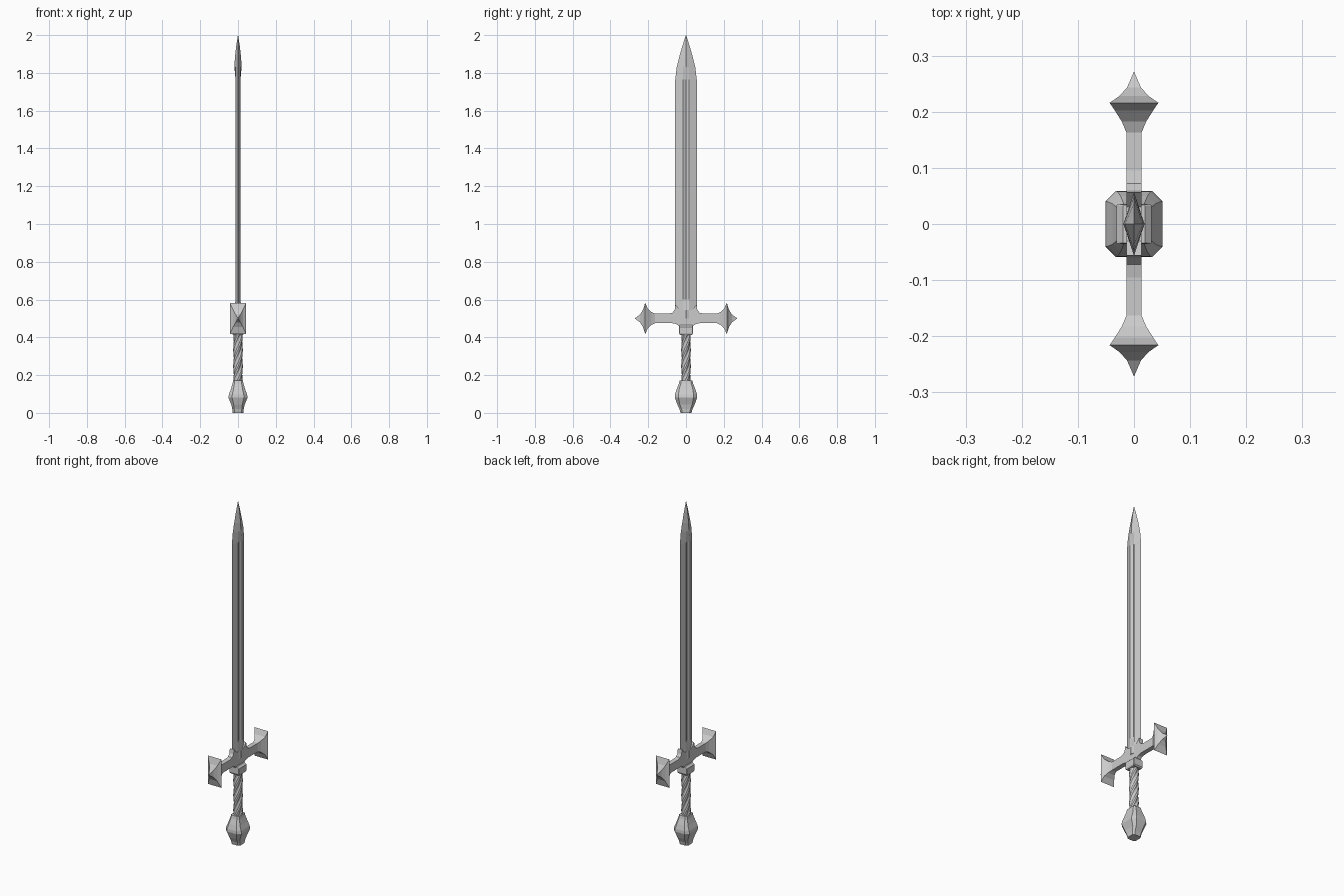
import bpy, bmesh, math

if "Cube" in bpy.data.objects:
    bpy.data.objects.remove(bpy.data.objects["Cube"])


def make(name, bm):
    bmesh.ops.remove_doubles(bm, verts=bm.verts, dist=0.00005)
    bmesh.ops.recalc_face_normals(bm, faces=bm.faces)
    me = bpy.data.meshes.new(name)
    bm.to_mesh(me)
    bm.free()
    ob = bpy.data.objects.new(name, me)
    bpy.context.collection.objects.link(ob)
    return ob


def loft(name, rings):
    bm = bmesh.new()
    loops = [[bm.verts.new(p) for p in r] for r in rings]
    n = len(loops[0])
    for a, b in zip(loops, loops[1:]):
        for i in range(n):
            j = (i + 1) % n
            bm.faces.new((a[i], a[j], b[j], b[i]))
    bm.faces.new(loops[0])
    bm.faces.new(loops[-1])
    return make(name, bm)


# Blade: diamond section with a fuller sunk into each flat
def blade_ring(z, w, ridge, shoulder_x, shoulder_y):
    half = [(0, w), (shoulder_x, shoulder_y), (ridge, 0), (shoulder_x, -shoulder_y)]
    return [(x, y, z) for x, y in half + [(-x, -y) for x, y in half]]


blade = [blade_ring(z, 0.057, r, 0.013, 0.017)
         for z, r in [(0.5, 0.019), (0.545, 0.019), (0.60, 0.005), (1.765, 0.005), (1.83, 0.019)]]
blade[-1] = blade_ring(1.83, 0.049, 0.019, 0.0125, 0.016)
for z, w, r in [(1.88, 0.037, 0.0165), (1.94, 0.02, 0.010), (2.0, 0.0006, 0.0004)]:
    blade.append(blade_ring(z, w, r, r * 0.7, w * 0.3))
loft("blade", blade)

# Crossguard: extruded outline with arched corners, mirrored in y
side = [(0.17, 0.525), (0.095, 0.525), (0.072, 0.53), (0.06, 0.545), (0.056, 0.572), (0.03, 0.545)]
low = [(0.034, 0.44), (0.037, 0.458), (0.05, 0.47), (0.075, 0.475), (0.17, 0.475)]
outline = low + side
outline += [(-y, z) for y, z in reversed(outline)]
loft("crossguard", [[(x, y, z) for y, z in outline] for x in (-0.0135, 0.0135)])

# Flared square finials with pointed caps
finial = [(0.163, 0.0135, 0.025), (0.183, 0.022, 0.034), (0.202, 0.034, 0.052),
          (0.216, 0.0435, 0.083), (0.228, 0.026, 0.045), (0.243, 0.0125, 0.021), (0.271, 0.0004, 0.0005)]
for s, label in ((1, "left"), (-1, "right")):
    loft("guard_finial_" + label,
         [[(a, s * y, 0.5 + b) for a, b in ((hx, hz), (-hx, hz), (-hx, -hz), (hx, -hz))]
          for y, hx, hz in finial])


# Rounded rectangle ring for the collar and pommel
def chamfered(z, hx, hy, c):
    q = [(hx, -hy + c), (hx, hy - c), (hx - c, hy), (-hx + c, hy)]
    return [(x, y, z) for x, y in q + [(-x, -y) for x, y in q]]


loft("collar", [chamfered(z, x, y, 0.002) for z, x, y in
                [(0.413, 0.027, 0.031), (0.42, 0.031, 0.036), (0.455, 0.031, 0.036), (0.465, 0.02, 0.034)]])

# Grip: lobed rope section twisted along its height
grip = []
for k in range(33):
    z = 0.16 + 0.26 * k / 32
    ring = []
    for i in range(16):
        a = 2 * math.pi * i / 16 + 1.5 * math.pi * k / 32
        r = (0.0255, 0.024, 0.0205, 0.024)[i % 4]
        ring.append((r * math.cos(a), r * math.sin(a), z))
    grip.append(ring)
loft("grip", grip)

# Pommel: faceted bulb
loft("pommel", [chamfered(z, x, y, c) for z, x, y, c in
                [(0.0, 0.028, 0.029, 0.01), (0.02, 0.03, 0.034, 0.01), (0.045, 0.036, 0.046, 0.013),
                 (0.082, 0.051, 0.059, 0.019), (0.098, 0.048, 0.058, 0.018), (0.125, 0.038, 0.05, 0.014),
                 (0.155, 0.029, 0.038, 0.01), (0.172, 0.026, 0.034, 0.008)]])
